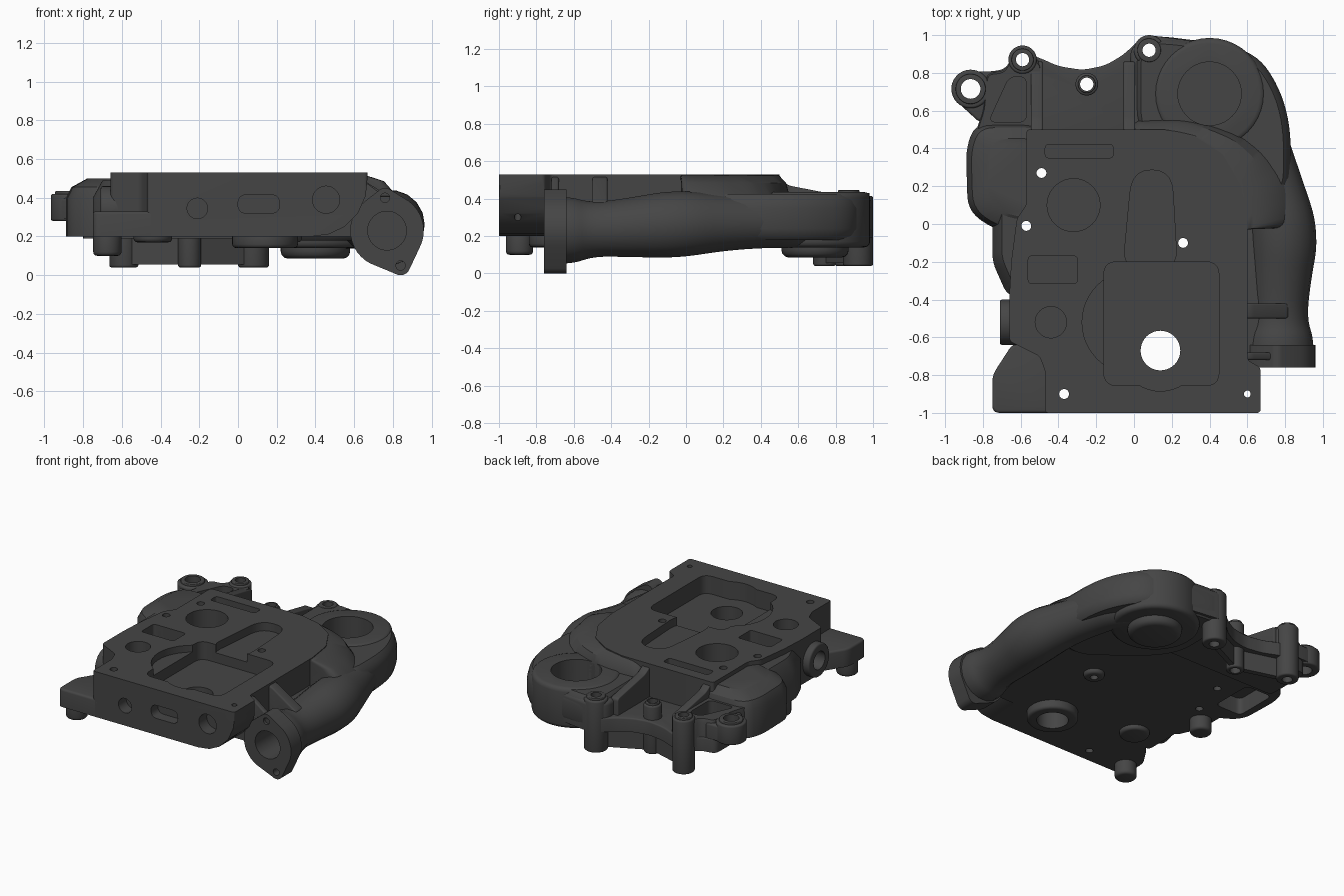
import bpy, bmesh, math
from mathutils import Vector

if "Cube" in bpy.data.objects:
    bpy.data.objects.remove(bpy.data.objects["Cube"])

AX = {'Z': lambda x, y, h: (x, y, h), 'Y': lambda x, y, h: (x, h, y), 'X': lambda x, y, h: (h, x, y)}


def finish(name, bm):
    bmesh.ops.recalc_face_normals(bm, faces=bm.faces[:])
    me = bpy.data.meshes.new(name)
    bm.to_mesh(me)
    bm.free()
    ob = bpy.data.objects.new(name, me)
    bpy.context.collection.objects.link(ob)
    return ob


def rounded(pts, r, n=5):
    pts = [Vector(p) for p in pts]
    if r == 0:
        return pts
    out = []
    for i, p in enumerate(pts):
        a, b = pts[i - 1] - p, pts[(i + 1) % len(pts)] - p
        p0 = p + a.normalized() * min(r, .47 * a.length)
        p2 = p + b.normalized() * min(r, .47 * b.length)
        for k in range(n + 1):
            t = k / n
            out.append(p0 * (1 - t) ** 2 + p * 2 * t * (1 - t) + p2 * t * t)
    return out


def loft(name, layers, r=0, axis='Z', bevel=0, caps=(0, 1)):
    """Skin a stack of (outline, height) layers, optionally rounding cap edges."""
    bm = bmesh.new()
    rings = [[bm.verts.new(AX[axis](p.x, p.y, h)) for p in rounded(o, r)] for o, h in layers]
    n = len(rings[0])
    for a, b in zip(rings, rings[1:]):
        for i in range(n):
            bm.faces.new((a[i], a[(i + 1) % n], b[(i + 1) % n], b[i]))
    ends = [bm.faces.new(rings[0]), bm.faces.new(rings[-1])]
    bmesh.ops.recalc_face_normals(bm, faces=bm.faces[:])
    if bevel:
        edges = list({e for c in caps for e in ends[c].edges})
        bmesh.ops.bevel(bm, geom=edges, affect='EDGES', offset=bevel, segments=3, profile=.5, clamp_overlap=True)
    return finish(name, bm)


def prism(name, pts, h0, h1, r=0, axis='Z', bevel=0, caps=(1,)):
    return loft(name, [(pts, h0), (pts, h1)], r, axis, bevel, caps)


def circle(x, y, r, n=40):
    return [(x + r * math.cos(2 * math.pi * i / n), y + r * math.sin(2 * math.pi * i / n)) for i in range(n)]


def cyl(name, x, y, r, h0, h1, axis='Z', bevel=0):
    return prism(name, circle(x, y, r), h0, h1, 0, axis, bevel, (0, 1))


def box(x0, x1, y0, y1):
    return [(x0, y0), (x1, y0), (x1, y1), (x0, y1)]


def scaled(pts, s, c):
    return [(c[0] + (x - c[0]) * s, c[1] + (y - c[1]) * s) for x, y in pts]


def cut(targets, cutter):
    for ob in targets:
        m = ob.modifiers.new('cut', 'BOOLEAN')
        m.operation, m.solver, m.object = 'DIFFERENCE', 'EXACT', cutter
        bpy.context.view_layer.objects.active = ob
        bpy.ops.object.modifier_apply(modifier=m.name)
    bpy.data.objects.remove(cutter)


# Main plate
plate = prism('main_plate', [(-.47, -1), (.67, -1), (.67, -.76), (.6, -.72), (.6, 0), (.57, .2), (.47, .37),
              (.33, .46), (.17, .5), (-.57, .5), (-.57, .1), (-.62, .03), (-.65, -.2), (-.66, -.38), (-.66, -.62),
              (-.5, -.7), (-.47, -.78)], .2, .53, .02)
corner = prism('corner_block', [(-.75, -1), (-.4, -1), (-.4, -.66), (-.64, -.63), (-.75, -.8)], .2, .33, .04, bevel=.015)

# Left casting: rounded bulge, skirt and side port
bulge_o = [(-.88, .07), (-.74, -.03), (-.5, -.06), (-.5, .53), (-.84, .53), (-.89, .4)]
bulge = loft('left_bulge', [(bulge_o, .2), (bulge_o, .40), (scaled(bulge_o, .93, (-.5, .25)), .455),
             (scaled(bulge_o, .72, (-.5, .25)), .5)], .08)
skirt_o = [(-.75, -.2), (-.67, -.38), (-.5, -.4), (-.5, .2), (-.75, .2)]
skirt = loft('left_skirt', [(skirt_o, .2), (skirt_o, .40), (scaled(skirt_o, .8, (-.5, -.1)), .49)], .05)
port = cyl('side_port', -.52, .34, .12, -.71, -.55, 'X', .012)
cut([port, plate], cyl('c', -.52, .34, .065, -.75, -.56, 'X'))
cut([bulge, skirt], prism('c', box(-.83, -.62, .1, .42), .15, .32, .04))

# Rear deck with scalloped edge
deck_o = [(-.8, .45), (.12, .45), (.12, .98), (.04, .99), (-.05, .9), (-.15, .84), (-.27, .815), (-.4, .835),
          (-.5, .88), (-.62, .92), (-.68, .82), (-.8, .8)]
deck = prism('rear_deck', deck_o, .19, .29, .04, bevel=.01)
pad = prism('outlet_pad', [(-.02, .45), (.4, .45), (.45, .95), (.08, 1.0), (.03, .97), (-.02, .92)], .19, .4, .04, bevel=.025)
lump_o = [(-.84, .48), (-.49, .48), (-.49, .86), (-.62, .92), (-.69, .81), (-.78, .8), (-.80, .6)]
lump = loft('rear_left_block', [(lump_o, .22), (lump_o, .39), (scaled(lump_o, .95, (-.65, .6)), .42)], .03)
arm = prism('ear_arm', [(-.94, .65), (-.82, .54), (-.7, .6), (-.72, .81), (-.86, .805)], .29, .4, .02, bevel=.015)
cut([lump, arm], prism('c', [(-.77, .54), (-.57, .54), (-.57, .78), (-.66, .78)], .3, .5, .04))
posts = []
for i, (x, y, r, z0, z1, hole) in enumerate([(-.59, .87, .075, .04, .43, .035), (-.25, .74, .06, .04, .39, .035),
                                             (.08, .92, .08, .04, .415, .035), (-.865, .715, .102, .28, .42, .052)]):
    p = cyl(f'mount_post_{i}', x, y, r, z0, z1, bevel=.012)
    collar = cyl(f'mount_collar_{i}', x, y, r * .78, z1 - .02, z1 + .015, bevel=.005)
    posts.append((p, collar, x, y, hole))
webs = []
for i, (a, b) in enumerate([((-.59, .84), (-.25, .74)), ((-.25, .74), (.08, .9))]):
    webs.append(prism(f'post_web_{i}', [(a[0], a[1] - .02), (b[0], b[1] - .02), (b[0], b[1] + .02), (a[0], a[1] + .02)],
                      .055, .25))
for i, x in enumerate((-.515, -.025)):
    webs.append(prism(f'deck_rib_{i}', [(.46, .22), (.46, .525), (.55, .47), (.86, .41), (.86, .22)],
                      x - .03, x + .03, .02, 'X', .012, (0, 1)))

# Outlet housing and shoulder that blends it into the plate
vol_o = [(.0, .97), (.1, 1.0), (.5, .95), (.67, .88), (.78, .70), (.83, .5), (.83, .12), (.55, 0), (.15, .3), (.0, .5)]
vc = (.4, .55)
volute = loft('outlet_housing', [(scaled(vol_o, .92, vc), .18), (scaled(vol_o, .97, vc), .2), (vol_o, .24),
              (vol_o, .35), (scaled(vol_o, .97, vc), .395), (scaled(vol_o, .91, vc), .425)], .12)
low = [(-.03, .45), (.0, .55), (.25, .56), (.42, .53), (.57, .48), (.7, .38), (.8, .24), (.83, .1), (.83, -.02), (.5, -.03)]
top = [(.0, .42), (.05, .49), (.18, .5), (.34, .465), (.48, .38), (.57, .26), (.61, .12), (.64, 0), (.62, -.03), (.5, -.03)]
mid = [(a[0] * .62 + b[0] * .38, a[1] * .62 + b[1] * .38) for a, b in zip(low, top)]
shoulder = loft('shoulder', [(low, .25), (low, .40), (mid, .485), (top, .525)], .06)
ring = cyl('outlet_ring', .4, .69, .295, .14, .435, bevel=.03)
dome = cyl('outlet_base', .4, .69, .18, .085, .2, bevel=.04)

# Side pipe sweeping from the flange to the outlet
cu = bpy.data.curves.new('side_pipe', 'CURVE')
cu.dimensions, cu.bevel_depth, cu.bevel_resolution, cu.use_fill_caps = '3D', 1, 7, True
path = [(.77, -.74, .23, .18), (.77, -.62, .23, .185), (.77, -.5, .235, .145), (.775, -.3, .245, .16),
        (.795, -.05, .265, .185), (.745, .2, .27, .15), (.68, .42, .275, .14), (.62, .6, .275, .14), (.45, .74, .275, .135)]
sp = cu.splines.new('NURBS')
sp.points.add(len(path) - 1)
for pt, (x, y, z, r) in zip(sp.points, path):
    pt.co, pt.radius = (x, y, z, 1), r
sp.use_endpoint_u, sp.order_u, sp.resolution_u = True, 3, 6
pipe = bpy.data.objects.new('side_pipe', cu)
bpy.context.collection.objects.link(pipe)
bpy.context.view_layer.objects.active = pipe
pipe.select_set(True)
bpy.ops.object.convert(target='MESH')
pipe = bpy.context.view_layer.objects.active
cut([volute, shoulder, ring, pad, pipe], cyl('c', .4, .69, .168, .2, .6))

# Inlet flange: hull of a disc and two bolt ears
bm = bmesh.new()
for x, z, r in ((.77, .23, .19), (.76, .40, .05), (.84, .05, .05)):
    for px, pz in circle(x, z, r):
        for y in (-.76, -.64):
            bm.verts.new((px, y, pz))
bmesh.ops.convex_hull(bm, input=bm.verts[:])
bmesh.ops.delete(bm, geom=[v for v in bm.verts if not v.link_faces], context='VERTS')
bmesh.ops.dissolve_limit(bm, angle_limit=.01, verts=bm.verts[:], edges=bm.edges[:])
flange = finish('inlet_flange', bm)

# Gussets and shelf between plate and pipe
gussets = [prism('pipe_shelf', box(.55, .82, -.72, .05), .2, .34, .03, bevel=.015)]
for i, (y0, y1, z) in enumerate([(-.5, -.42, .44), (-.72, -.68, .42)]):
    gussets.append(prism(f'pipe_gusset_{i}', [(.56, .22), (.56, .525), (.62, .51), (.82, z - .06), (.82, .22)],
                         y0, y1, .02, 'Y', .01, (0, 1)))

# Front face: rounded lower right edge, ports and inlet bore
cut([plate], prism('c', [(.38, .15), (.38, .2), (.47, .212), (.55, .25), (.62, .32), (.66, .41), (.675, .56), (.9, .56),
                         (.9, .15)], -1.05, -.74, 0, 'Y'))
cut([pipe, flange] + gussets, cyl('c', .77, .23, .1, -.8, -.45, 'Y'))
for x, z in ((.76, .40), (.84, .05)):
    cut([flange, gussets[2]], cyl('c', x, z, .024, -.8, -.69, 'Y'))
cut([plate], cyl('c', -.21, .345, .053, -1.05, -.91, 'Y'))
cut([plate], cyl('c', .455, .39, .07, -1.05, -.91, 'Y'))
cut([plate], prism('c', box(0, .215, .32, .415), -1.05, -.92, .047, 'Y'))

# Underside bosses and feet
pump = cyl('pump_boss', .14, -.67, .17, .14, .22, bevel=.02)
for i, (x, y, r, z) in enumerate(((-.675, -.89, .073, .1), (-.675, -.12, .073, .1), (.26, -.1, .07, .17),
                                  (-.44, -.52, .1, .17))):
    foot = cyl(f'foot_{i}', x, y, r, z, .24, bevel=.02)
    if i == 2:
        cut([foot], cyl('c', x, y, .026, 0, .6))

# Top pockets
cut([plate], cyl('c', -.32, .1, .14, .38, .6))
cut([plate], cyl('c', -.44, -.52, .083, .41, .6))
cut([plate], prism('c', box(-.47, -.11, .35, .42), .46, .6, .02))
cut([plate, skirt], prism('c', box(-.56, -.30, -.315, -.17), .42, .6, .02))
cut([plate], prism('c', box(-.16, .45, -.855, -.2), .40, .6, .07))
cut([plate], cyl('c', .0, -.52, .275, .48, .6))
cut([plate], cyl('c', .14, -.67, .215, .40, .6))
cut([plate], prism('c', [(-.06, -.25), (.23, -.25), (.2, .285), (-.01, .285)], .47, .6, .12))

# Through holes
cut([plate, pump], cyl('c', .14, -.67, .105, 0, .6))
for x, y, r in ((-.49, .27, .026), (-.57, -.01, .026), (.26, -.1, .026), (-.37, -.9, .026), (.6, -.9, .018)):
    cut([plate, bulge, skirt], cyl('c', x, y, r, 0, .6))
for p, collar, x, y, r in posts:
    cut([p, collar, deck, lump, volute, pad, arm] + webs, cyl('c', x, y, r, -.1, .7))

# Dark cast metal, smooth shading with crisp edges
metal = bpy.data.materials.new('dark_metal')
metal.diffuse_color = (.06, .06, .06, 1)
metal.use_nodes = True
metal.node_tree.nodes["Principled BSDF"].inputs["Base Color"].default_value = metal.diffuse_color
for ob in bpy.data.objects:
    ob.data.materials.clear()
    ob.data.materials.append(metal)
bpy.ops.object.select_all(action='SELECT')
bpy.context.view_layer.objects.active = plate
bpy.ops.object.shade_smooth_by_angle(angle=math.radians(32))
